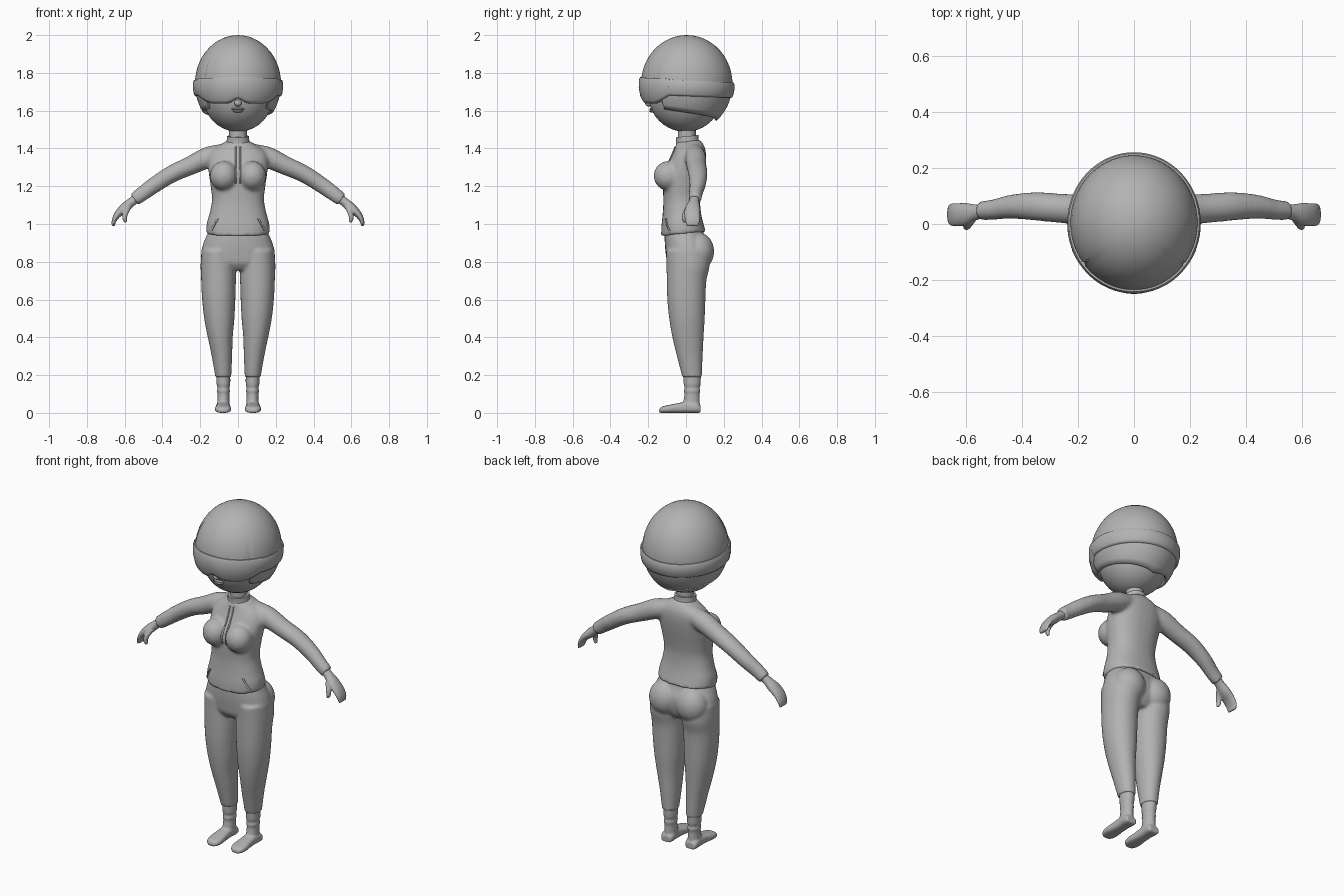
import bpy, bmesh, math
from mathutils import Vector

if "Cube" in bpy.data.objects:
    bpy.data.objects.remove(bpy.data.objects["Cube"])

grey = bpy.data.materials.new("plain_grey")
grey.diffuse_color = (0.45, 0.45, 0.45, 1)
grey.use_nodes = True
grey.node_tree.nodes["Principled BSDF"].inputs["Base Color"].default_value = grey.diffuse_color


def add_object(name, bm, angle=50):
    bmesh.ops.recalc_face_normals(bm, faces=bm.faces)
    me = bpy.data.meshes.new(name)
    bm.to_mesh(me)
    bm.free()
    me.materials.append(grey)
    ob = bpy.data.objects.new(name, me)
    bpy.context.collection.objects.link(ob)
    bpy.ops.object.select_all(action='DESELECT')
    ob.select_set(True)
    bpy.context.view_layer.objects.active = ob
    bpy.ops.object.shade_smooth_by_angle(angle=math.radians(angle))
    return ob


def blend(ob, voxel=0.01, rounds=4):
    """Fuse overlapping volumes into one soft skin."""
    m = ob.modifiers.new("fuse", 'REMESH')
    m.mode, m.voxel_size, m.use_smooth_shade = 'VOXEL', voxel, True
    s = ob.modifiers.new("soften", 'SMOOTH')
    s.factor, s.iterations = 0.5, rounds


def spline(rows, steps=4):
    """Smooth interpolation through rows of numbers."""
    out = []
    for i in range(len(rows) - 1):
        p0, p1, p2 = rows[max(i - 1, 0)], rows[i], rows[i + 1]
        p3 = rows[min(i + 2, len(rows) - 1)]
        for k in range(steps):
            t = k / steps
            out.append([0.5 * (2 * b + (c - a) * t + (2 * a - 5 * b + 4 * c - d) * t * t
                               + (3 * b - a - 3 * c + d) * t ** 3)
                        for a, b, c, d in zip(p0, p1, p2, p3)])
    return out + [list(rows[-1])]


def skin(bm, rings, n=28, power=2.0):
    """Closed loft through (centre, u, v) sections."""
    loops = []
    for c, u, v in rings:
        loop = []
        for i in range(n):
            a = 2 * math.pi * i / n
            ca, sa = math.cos(a), math.sin(a)
            e = 2 / power
            loop.append(bm.verts.new(c + u * math.copysign(abs(ca) ** e, ca)
                                     + v * math.copysign(abs(sa) ** e, sa)))
        loops.append(loop)
    for a, b in zip(loops, loops[1:]):
        for i in range(n):
            bm.faces.new((a[i], a[(i + 1) % n], b[(i + 1) % n], b[i]))
    bm.faces.new(loops[0])
    bm.faces.new(loops[-1])


def column(bm, rows, power=2.0, side=1, tilt=0.0):
    """Upright loft; rows are z, centre x, half width, front y, back y."""
    skin(bm, [(Vector((side * x, (f + b) / 2, z)), Vector((rx, 0, 0)),
               Vector((0, (b - f) / 2, tilt * (b - f) / 2)))
              for z, x, rx, f, b in spline(rows)], power=power)


def limb(bm, rows, side=1):
    """Loft along a path; rows are x, y, z, half depth in y, half thickness."""
    pts = spline(rows)
    rings = []
    for i, (x, y, z, ry, rt) in enumerate(pts):
        a, b = pts[max(i - 1, 0)], pts[min(i + 1, len(pts) - 1)]
        d = Vector((b[0] - a[0], 0, b[2] - a[2])).normalized()
        rings.append((Vector((side * x, y, z)), Vector((0, ry, 0)),
                      Vector((side * -d.z, 0, d.x)) * rt))
    skin(bm, rings, n=20)


def ball(bm, c, r, seg=32):
    vs = bmesh.ops.create_uvsphere(bm, u_segments=seg, v_segments=seg // 2, radius=1)['verts']
    for v in vs:
        v.co = Vector((c[i] + v.co[i] * r[i] for i in range(3)))


# Jacket: torso, bust and sleeves fused
bm = bmesh.new()
column(bm, [(0.948, 0, .168, -.132, .105), (1.0, 0, .166, -.130, .090), (1.06, 0, .150, -.124, .078),
            (1.13, 0, .138, -.120, .075), (1.2, 0, .145, -.122, .085), (1.27, 0, .155, -.118, .098),
            (1.34, 0, .160, -.090, .106), (1.39, 0, .140, -.066, .102), (1.425, 0, .085, -.054, .085),
            (1.44, 0, .058, -.050, .070)], power=2.3, tilt=0.10)
for s in (-1, 1):
    ball(bm, (s * .075, -.095, 1.255), (.074, .076, .078))
    limb(bm, [(.08, .045, 1.375, .050, .050), (.16, .050, 1.352, .056, .056), (.25, .055, 1.310, .053, .050),
              (.35, .063, 1.265, .051, .046), (.44, .062, 1.208, .043, .043),
              (.50, .052, 1.165, .037, .040), (.55, .047, 1.128, .034, .036)], s)
jacket = add_object("jacket", bm)
blend(jacket)

# Collar and neck
bm = bmesh.new()
column(bm, [(1.41, 0, .070, -.056, .080), (1.435, 0, .061, -.052, .068),
            (1.465, 0, .058, -.054, .066)], tilt=0.1)
add_object("collar", bm)
bm = bmesh.new()
column(bm, [(1.40, 0, .047, -.042, .052), (1.54, 0, .047, -.042, .052)])
add_object("neck", bm)


# Zip edges and pocket slits laid on the jacket
def trim(name, x0, z0, x1, z1, w):
    bm = bmesh.new()
    n = 20
    pairs = []
    for i in range(n + 1):
        t = i / n
        x, z = x0 + (x1 - x0) * t, z0 + (z1 - z0) * t
        pairs.append([bm.verts.new((x + k * w, -.4, z)) for k in (-1, 1)])
    for a, b in zip(pairs, pairs[1:]):
        bm.faces.new((a[0], a[1], b[1], b[0]))
    ob = add_object(name, bm)
    m = ob.modifiers.new("lay", 'SHRINKWRAP')
    m.target, m.wrap_method, m.use_project_y = jacket, 'PROJECT', True
    m.use_negative_direction, m.use_positive_direction = False, True
    m.offset = 0.003
    t = ob.modifiers.new("thick", 'SOLIDIFY')
    t.thickness, t.offset = 0.005, 0


for s in (-1, 1):
    trim("zip_edge", s * .012, 1.215, s * .012, 1.41, .003)
    trim("pocket_slit", s * .107, 1.03, s * .142, .965, .004)

# Trousers: hips, seat and tapering legs fused
bm = bmesh.new()
column(bm, [(.985, 0, .145, -.108, .085), (.94, 0, .166, -.113, .097), (.89, 0, .186, -.112, .118),
            (.84, 0, .194, -.107, .118), (.79, 0, .180, -.098, .105), (.755, 0, .12, -.07, .08)], power=2.3)
for s in (-1, 1):
    ball(bm, (s * .088, .065, .855), (.092, .084, .100))
    column(bm, [(.86, .104, .090, -.105, .120), (.78, .104, .094, -.103, .125), (.70, .103, .092, -.102, .108),
                (.60, .102, .088, -.099, .103), (.50, .099, .080, -.089, .099), (.40, .094, .066, -.072, .093),
                (.30, .085, .054, -.048, .088), (.19, .078, .042, -.020, .084)], 2.1, s)
blend(add_object("trousers", bm), 0.008, 3)

# Ankles with soft folds, and feet
for s in (-1, 1):
    bm = bmesh.new()
    column(bm, [(.21, .078, .037, -.014, .079), (.15, .077, .036, -.012, .077), (.135, .077, .031, -.007, .072),
                (.115, .077, .035, -.012, .076), (.10, .077, .031, -.008, .072), (.05, .077, .033, -.016, .073),
                (.02, .077, .034, -.02, .073)], 2, s)
    rows = [(.078, .030, .040), (.055, .038, .055), (.01, .036, .060), (-.04, .038, .052),
            (-.09, .043, .042), (-.125, .037, .034), (-.142, .018, .022)]
    skin(bm, [(Vector((s * .079, y, h / 2)), Vector((w, 0, 0)), Vector((0, 0, h / 2)))
              for y, w, h in spline(rows)], power=2.8)
    blend(add_object("foot", bm), 0.006, 2)

# Hands: mitten palm with thumb
for s in (-1, 1):
    bm = bmesh.new()
    limb(bm, [(.53, .046, 1.142, .026, .024), (.565, .042, 1.115, .028, .024), (.60, .035, 1.085, .040, .026),
              (.635, .033, 1.053, .042, .019), (.655, .034, 1.020, .040, .013), (.661, .034, .990, .032, .008)], s)
    limb(bm, [(.580, .022, 1.095, .020, .018), (.594, -.002, 1.060, .016, .014),
              (.600, -.008, 1.030, .014, .012), (.592, -.008, 1.010, .009, .008)], s)
    blend(add_object("hand", bm), 0.005, 2)

# Head with nose and lips
bm = bmesh.new()
ball(bm, (0, -.003, 1.685), (.188, .196, .197), 40)
ball(bm, (0, -.195, 1.640), (.020, .022, .018), 16)
add_object("head", bm)
bm = bmesh.new()
for z, w, h in ((1.609, .037, .007), (1.598, .028, .008)):
    ball(bm, (0, -.176, z), (w, .019, h), 20)
add_object("lips", bm)

# Helmet: ellipsoid shell, cut high over the face and low at ears and nape
C, RX, RY, RZ = Vector((0, .004, 1.742)), .228, .242, .258


def shell_point(t, z, grow=0.0):
    k = math.sqrt(max(0, 1 - ((z - C.z) / RZ) ** 2))
    return Vector((math.sin(t) * (RX * k + grow), C.y + math.cos(t) * (RY * k + grow), z))


def helmet_edge(deg):
    a = abs(deg)
    return 1.725 if a > 125 else 1.545 + .062 * a / 125


bm = bmesh.new()
N, M = 72, 18
top = bm.verts.new((0, C.y, C.z + RZ))
cols = []
for i in range(N):
    deg = -180 + 360 * i / N
    end = math.acos((helmet_edge(deg) - C.z) / RZ)
    cols.append([bm.verts.new(shell_point(math.radians(deg), C.z + RZ * math.cos(end * j / M)))
                 for j in range(1, M + 1)])
for a, b in zip(cols, cols[1:] + cols[:1]):
    bm.faces.new((top, a[0], b[0]))
    for j in range(M - 1):
        bm.faces.new((a[j], a[j + 1], b[j + 1], b[j]))
helmet = add_object("helmet", bm)
m = helmet.modifiers.new("thick", 'SOLIDIFY')
m.thickness, m.offset = 0.015, -1


# Strap and goggles: raised strips wrapped around the helmet
def wrap(name, start, stop, n, edges, grow):
    bm = bmesh.new()
    profile = [(0, -.012), (0, .5), (.12, .9), (.5, 1.0), (.88, .9), (1, .5), (1, -.012)]
    loops = []
    for i in range(n + 1):
        deg = start + (stop - start) * i / n
        lo, hi = edges(deg)
        loops.append([bm.verts.new(shell_point(math.radians(deg), lo + (hi - lo) * f,
                                               g * grow if g > 0 else g)) for f, g in profile])
    k = len(profile)
    for a, b in zip(loops, loops[1:]):
        for j in range(k):
            bm.faces.new((a[j], a[(j + 1) % k], b[(j + 1) % k], b[j]))
    bm.faces.new(loops[0])
    bm.faces.new(loops[-1])
    add_object(name, bm, 60)


def strap_edges(deg):
    lift = .012 * (1 - math.cos(math.radians(deg))) / 2
    return 1.668 + 1.5 * lift, 1.748 + 2 * lift


def goggle_edges(deg):
    d = abs(deg - 180)
    low = 1.638 + .026 * math.exp(-(d / 9) ** 2)
    if d > 38:
        low += .045 * min(1, (d - 38) / 30) ** 1.5
    return low, 1.778 - .010 * min(1, d / 70)


wrap("strap", -118, 118, 60, strap_edges, .012)
wrap("goggles", 112, 248, 60, goggle_edges, .013)
